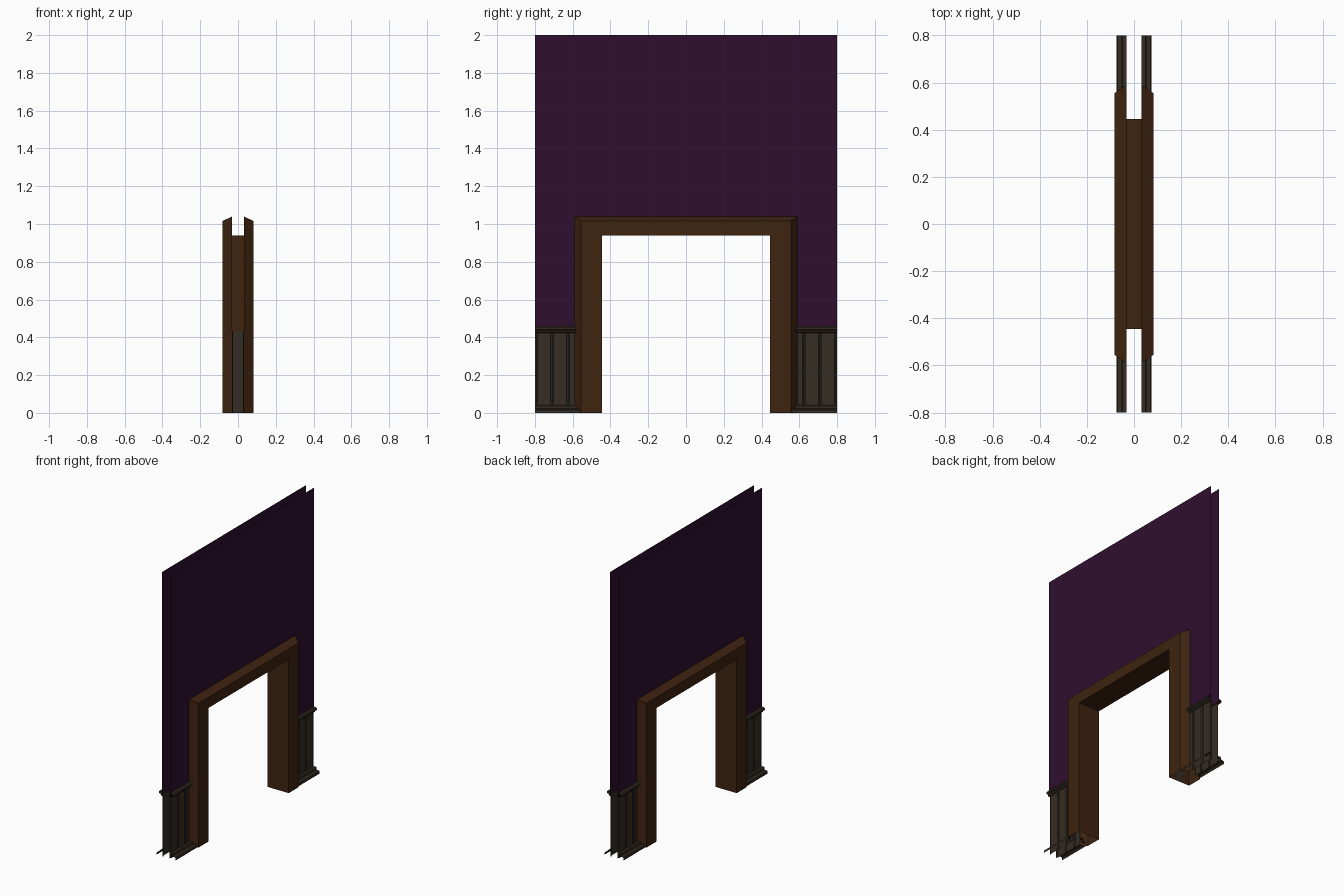
import bpy, bmesh
from mathutils import Vector

if "Cube" in bpy.data.objects:
    bpy.data.objects.remove(bpy.data.objects["Cube"])


def material(name, rgb):
    m = bpy.data.materials.new(name)
    m.diffuse_color = (*rgb, 1.0)
    m.use_nodes = True
    m.node_tree.nodes["Principled BSDF"].inputs["Base Color"].default_value = m.diffuse_color
    return m


PURPLE = material("purple_wall", (0.028, 0.0048, 0.026))
WOOD = material("brown_wood", (0.049, 0.0175, 0.0050))
PANEL = material("grey_brown_panel", (0.036, 0.026, 0.017))

WALL_X = 0.032           # each wall skin
TRIM_X = 0.083           # face of the door trim
OPEN_Y, OPEN_Z = 0.445, 0.94


def sheet(name, rows, mat, outward=None):
    """Skin rows of points into an open sheet, facing the outward direction."""
    bm = bmesh.new()
    grid = [[bm.verts.new(p) for p in row] for row in rows]
    for a, b in zip(grid, grid[1:]):
        for j in range(len(a) - 1):
            bm.faces.new((a[j], a[j + 1], b[j + 1], b[j]))
    bm.normal_update()
    if outward is not None:
        total = sum((f.normal * f.calc_area() for f in bm.faces), Vector())
        if total.dot(Vector(outward)) < 0:
            bmesh.ops.reverse_faces(bm, faces=bm.faces[:])
    me = bpy.data.meshes.new(name)
    bm.to_mesh(me)
    bm.free()
    me.materials.append(mat)
    ob = bpy.data.objects.new(name, me)
    bpy.context.collection.objects.link(ob)
    return ob


# Door trim and lining: one profile (side offset, top offset, x) round the opening
profile = [(0.145, 0.10, WALL_X), (0.11, 0.075, TRIM_X), (0, 0, TRIM_X),
           (0, 0, -TRIM_X), (0.11, 0.075, -TRIM_X), (0.145, 0.10, -WALL_X)]
rows = []
for side, top in ((-1, 0), (-1, 1), (1, 1), (1, 0)):
    rows.append([(x, side * (OPEN_Y + oy), top * (OPEN_Z + oz)) for oy, oz, x in profile])
sheet("door_frame", rows, WOOD)

# Profiles of the wainscot mouldings (x, z)
base_profile = [(0.075, 0.0), (0.075, 0.014), (0.070, 0.020), (0.052, 0.022),
                (0.052, 0.034), (0.046, 0.041), (WALL_X, 0.041)]
cap_profile = [(WALL_X, 0.424), (0.040, 0.427), (0.042, 0.436), (0.053, 0.441),
               (0.054, 0.451), (0.048, 0.459), (WALL_X, 0.460)]

# Plank profile (x, y) with V grooves between boards
plank_profile = [(WALL_X, 0.57)]
for g in (0.625, 0.71):
    plank_profile += [(WALL_X, g - 0.008), (0.026, g - 0.004),
                      (0.026, g + 0.004), (WALL_X, g + 0.008)]
plank_profile += [(WALL_X, 0.787), (0.026, 0.792), (0.026, 0.80)]

for sx in (-1, 1):
    out = (sx, 0, 0)
    # Wall over the doorway
    sheet("wall_upper", [[(sx * WALL_X, y, z) for y in (-0.8, 0.8)] for z in (1.03, 2.0)],
          PURPLE, out)
    for sy in (-1, 1):
        # Wall beside the doorway
        sheet("wall_side", [[(sx * WALL_X, sy * y, z) for y in (0.575, 0.8)]
                            for z in (0.44, 1.03)], PURPLE, out)
        # Wainscot boards, base and cap rail
        sheet("wainscot_boards", [[(sx * x, sy * y, z) for x, y in plank_profile]
                                  for z in (0.0, 0.435)], PANEL, out)
        sheet("wainscot_base", [[(sx * x, sy * y, z) for x, z in base_profile]
                                for y in (0.56, 0.8)], PANEL, out)
        sheet("wainscot_cap", [[(sx * x, sy * y, z) for x, z in cap_profile]
                               for y in (0.582, 0.8)], PANEL, out)

# Panel backing plates inside the wall, behind the jambs
for sy in (-1, 1):
    sheet("jamb_backing", [[(x, sy * 0.448, z) for x in (-WALL_X, WALL_X)]
                           for z in (0.0, 0.43)], PANEL, (0, sy, 0))
